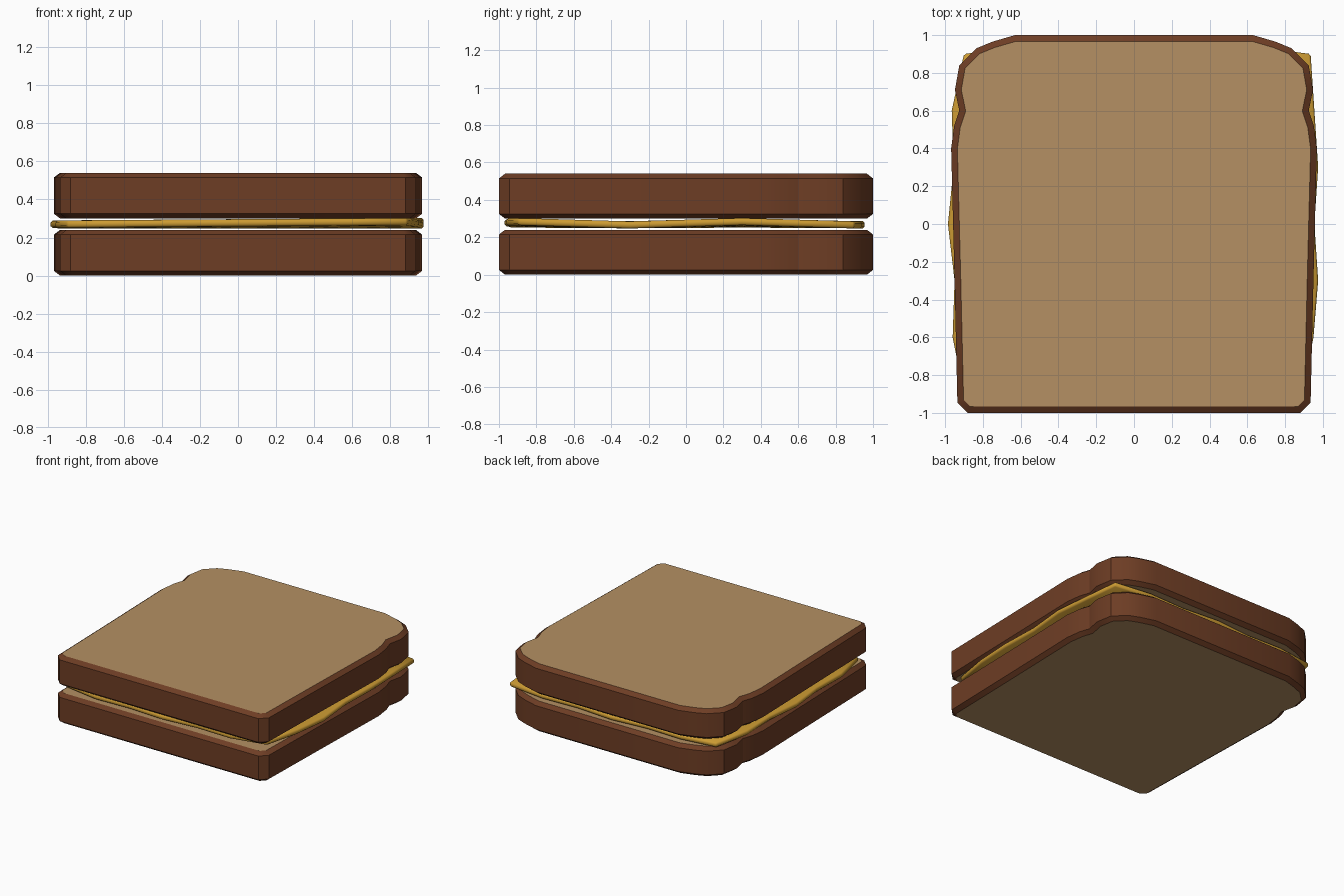
import bpy, bmesh, math

cube = bpy.data.objects.get("Cube")
if cube:
    bpy.data.objects.remove(cube, do_unlink=True)


def material(name, rgb):
    m = bpy.data.materials.new(name)
    m.use_nodes = True
    m.diffuse_color = (*rgb, 1)
    m.node_tree.nodes["Principled BSDF"].inputs["Base Color"].default_value = (*rgb, 1)
    return m


crust = material("brown crust", (0.155, 0.047, 0.018))
crumb = material("tan crumb", (0.46, 0.28, 0.125))
filling = material("golden cheese", (0.61, 0.33, 0.033))


def finish(bm, name, mats):
    bmesh.ops.recalc_face_normals(bm, faces=bm.faces)
    mesh = bpy.data.meshes.new(name)
    bm.to_mesh(mesh)
    bm.free()
    for m in mats:
        mesh.materials.append(m)
    ob = bpy.data.objects.new(name, mesh)
    bpy.context.collection.objects.link(ob)
    bpy.ops.object.select_all(action='DESELECT')
    ob.select_set(True)
    bpy.context.view_layer.objects.active = ob
    bpy.ops.object.shade_smooth_by_angle(angle=math.radians(28))
    return ob


# Half outline of a bread slice, from the front edge to the back edge
HALF = [(0.88, -1), (0.935, -0.945), (0.95, -0.3), (0.968, 0.4), (0.952, 0.52),
        (0.925, 0.6), (0.948, 0.71), (0.925, 0.84), (0.835, 0.93), (0.75, 0.965),
        (0.63, 1)]
OUTLINE = HALF + [(-x, y) for x, y in reversed(HALF)]


def slice_of_bread(name, z, height=0.24, rim=0.025):
    bm = bmesh.new()
    base = bm.faces.new([bm.verts.new((x, y, z + rim)) for x, y in OUTLINE])
    ext = bmesh.ops.extrude_face_region(bm, geom=[base], use_keep_orig=True)["geom"]
    top_verts = [g for g in ext if isinstance(g, bmesh.types.BMVert)]
    bmesh.ops.translate(bm, verts=top_verts, vec=(0, 0, height - 2 * rim))
    bmesh.ops.recalc_face_normals(bm, faces=bm.faces)
    # Sloped crust rim around a flat crumb face on both sides
    for cap in [f for f in bm.faces if abs(f.normal.z) > 0.9]:
        bmesh.ops.inset_region(bm, faces=[cap], thickness=0.033, depth=rim,
                               use_even_offset=True)
    for f in bm.faces:
        f.material_index = 1 if abs(f.normal.z) > 0.95 else 0
    return finish(bm, name, [crust, crumb])


slice_of_bread("bottom_slice", 0)
slice_of_bread("top_slice", 0.30)

# Wavy cheese sheet: each side has its own ripple
RIGHT = [0.89, 0.95, 0.975, 0.955, 0.975, 0.955, 0.935]
LEFT = [0.90, 0.96, 0.95, 0.985, 0.955, 0.965, 0.90]
FRONT = [0.90, 0.955, 0.95, 0.97, 0.95, 0.96, 0.90]
BACK = [0.90, 0.94, 0.93, 0.955, 0.93, 0.94, 0.90]
N = len(RIGHT)
bm = bmesh.new()
grid = []
for j in range(N):
    row = []
    for i in range(N):
        u, v = 2 * i / (N - 1) - 1, 2 * j / (N - 1) - 1
        x = u * (RIGHT[j] if u > 0 else LEFT[j])
        y = v * (BACK[i] if v > 0 else FRONT[i])
        z = 0.272 + 0.009 * math.sin(1.5 * math.pi * v) * (0.6 + 0.4 * u) + 0.003 * u
        row.append(bm.verts.new((x, y, z)))
    grid.append(row)
for j in range(N - 1):
    for i in range(N - 1):
        bm.faces.new((grid[j][i], grid[j][i + 1], grid[j + 1][i + 1], grid[j + 1][i]))
sheet = finish(bm, "cheese_sheet", [filling])
solid = sheet.modifiers.new("thickness", 'SOLIDIFY')
solid.thickness, solid.offset = 0.038, 0
bevel = sheet.modifiers.new("soft_rim", 'BEVEL')
bevel.width, bevel.segments = 0.01, 1
bevel.limit_method, bevel.angle_limit = 'ANGLE', math.radians(50)
